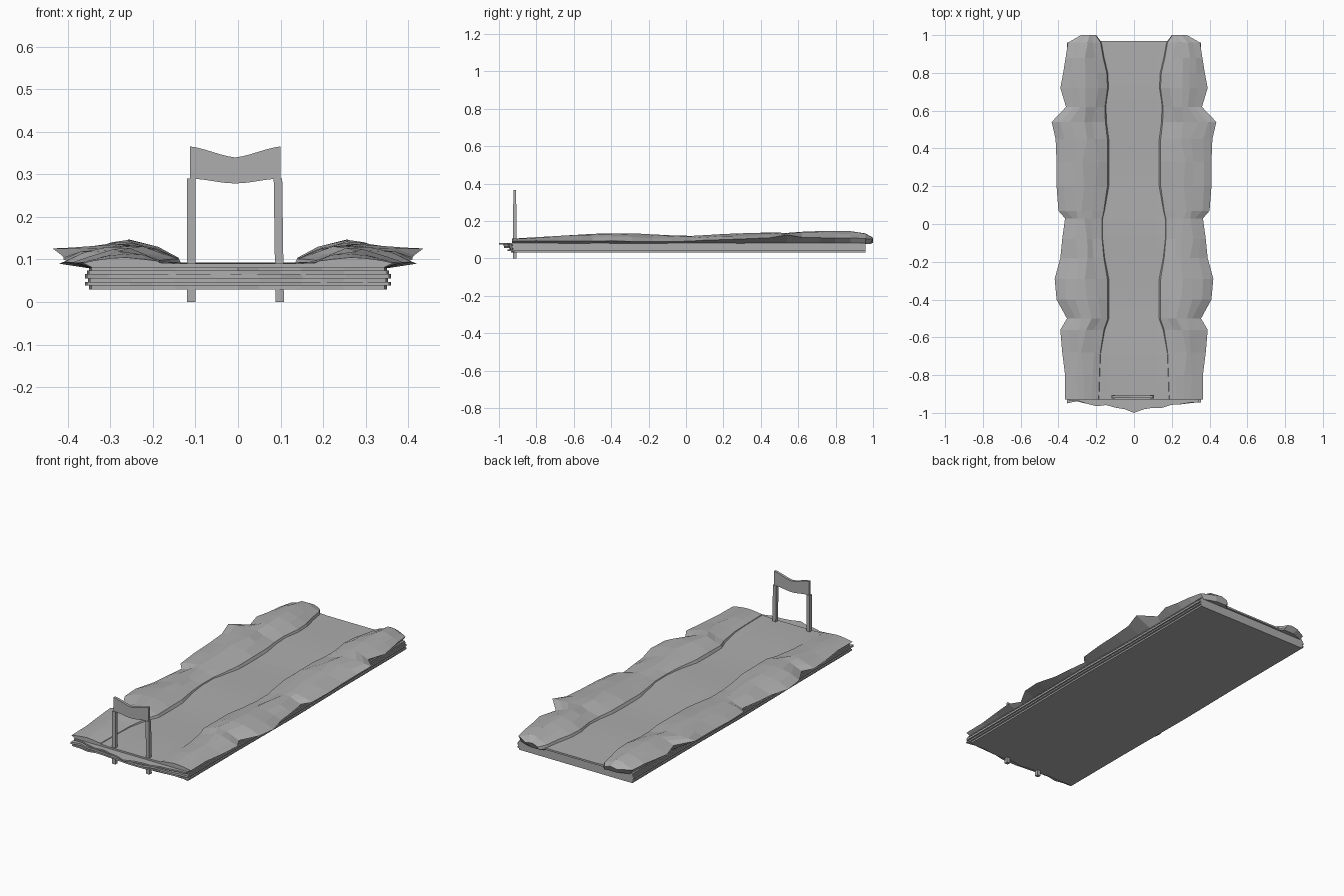
import bpy, bmesh, math, random

random.seed(4)
stone = bpy.data.materials.new("plain grey")
stone.diffuse_color = (0.42, 0.42, 0.42, 1)


def make(name, bm):
    bmesh.ops.recalc_face_normals(bm, faces=bm.faces)
    me = bpy.data.meshes.new(name)
    bm.to_mesh(me)
    bm.free()
    me.materials.append(stone)
    ob = bpy.data.objects.new(name, me)
    bpy.context.collection.objects.link(ob)
    return ob


def loft(name, rings):
    """Closed skin through equal-length rings, capped at both ends."""
    bm = bmesh.new()
    vs = [[bm.verts.new(p) for p in r] for r in rings]
    n = len(vs[0])
    for a, b in zip(vs, vs[1:]):
        for i in range(n):
            j = (i + 1) % n
            bm.faces.new((a[i], a[j], b[j], b[i]))
    bm.faces.new(vs[0])
    bm.faces.new(vs[-1])
    return make(name, bm)


# Base: stacked rock layers (z0, z1, half width, front y, point at the middle)
layers = [(0.030, 0.040, 0.345, -0.915, 0.02), (0.039, 0.047, 0.355, -0.94, 0.015),
          (0.046, 0.056, 0.348, -0.925, 0.02), (0.055, 0.066, 0.355, -0.945, 0.025),
          (0.065, 0.074, 0.35, -0.925, 0.05), (0.073, 0.081, 0.345, -0.94, 0.06)]
for k, (z0, z1, w, fy, point) in enumerate(layers):
    n = 14
    outline = [(-w, 0.96), (w, 0.96), (w, 0.4), (w + 0.005, 0.0), (w, -0.5)]
    for i in range(n + 1):
        x = w - 2 * w * i / n
        t = max(0.0, 1 - abs(x) / w)
        outline.append((x, fy - point * t ** 1.5 + (random.uniform(-0.008, 0.008) if i != n // 2 else 0)))
    outline += [(-w, -0.5), (-w - 0.005, 0.0), (-w, 0.4)]
    loft("base_layer_%d" % (k + 1),
         [[(x, y, z0) for x, y in outline], [(x, y, z1) for x, y in outline]])

# Path: gently uneven strip between the banks
rings = []
for i in range(25):
    y = -0.93 + 1.9 * i / 24
    h = 0.09 + 0.003 * math.sin(i * 0.7)
    xs = [-0.22, -0.13, -0.05, 0.05, 0.13, 0.22]
    top = [(x, y, h + (0.004 if abs(x) > 0.2 else 0)) for x in xs]
    rings.append(top + [(0.22, y, 0.078), (-0.22, y, 0.078)])
loft("path", rings)

# Banks: (y, inner x, rim x, rim z, ridge z)
sections = [(-0.93, 0.18, 0.365, 0.092, 0.105), (-0.80, 0.175, 0.365, 0.094, 0.113),
            (-0.68, 0.17, 0.38, 0.092, 0.12), (-0.56, 0.15, 0.39, 0.093, 0.127),
            (-0.50, 0.13, 0.355, 0.092, 0.131), (-0.40, 0.13, 0.41, 0.094, 0.133),
            (-0.29, 0.13, 0.42, 0.09, 0.134), (-0.18, 0.15, 0.39, 0.09, 0.128),
            (-0.08, 0.16, 0.38, 0.09, 0.123), (0.03, 0.16, 0.365, 0.092, 0.12),
            (0.07, 0.15, 0.40, 0.096, 0.122), (0.20, 0.13, 0.41, 0.10, 0.13),
            (0.33, 0.13, 0.41, 0.105, 0.135), (0.45, 0.13, 0.415, 0.11, 0.138),
            (0.54, 0.14, 0.436, 0.126, 0.136), (0.62, 0.145, 0.36, 0.112, 0.142),
            (0.72, 0.13, 0.39, 0.11, 0.146), (0.80, 0.135, 0.375, 0.108, 0.147),
            (0.88, 0.155, 0.362, 0.11, 0.145), (0.96, 0.17, 0.35, 0.105, 0.133),
            (1.00, 0.20, 0.28, 0.102, 0.110)]
rings = []
for i, (y, xi, xo, zr, zt) in enumerate(sections):
    def j(a):
        return 0 if i in (0, len(sections) - 1) else random.uniform(-a, a)
    at = lambda t: xi + (xo - xi) * t
    mix = lambda t: 0.094 + (zt - 0.094) * t
    foot = min(0.335, xo - 0.02)
    rings.append([(xi, y, 0.083), (at(0.04), y, mix(0.2)),
                  (at(0.24) + j(0.012), y, mix(0.62) + j(0.005)),
                  (at(0.46) + j(0.015), y, zt),
                  (at(0.64) + j(0.015), y, zt * 0.85 + zr * 0.15 + j(0.003)),
                  (at(0.83) + j(0.01), y, (zt + zr) / 2 + j(0.004)),
                  (xo, y, zr), (foot, min(y, 0.985), 0.077),
                  (xi, min(y, 0.985), 0.077)])
bank = loft("bank", rings)
bank.modifiers.new("Mirror", "MIRROR").use_axis[0] = True

# Gate posts, slightly leaning on the right
for name, xb, xt in (("left_post", -0.11, -0.11), ("right_post", 0.098, 0.094)):
    loft(name, [[(x + sx * 0.010, -0.915 + sy * 0.010, z)
                 for sx, sy in ((-1, -1), (1, -1), (1, 1), (-1, 1))]
                for x, z in ((xb, 0), (xt, 0.29))])

# Curved board across the posts
rings = []
for i in range(13):
    u = -1 + i / 6
    x = -0.0065 + 0.1065 * u
    c = 0.5 - 0.5 * math.cos(math.pi * u)
    zb, zt = 0.279 + 0.011 * c, 0.34 + 0.026 * (0.5 * c + 0.5 * abs(u))
    rings.append([(x, -0.922, zb), (x, -0.908, zb), (x, -0.908, zt), (x, -0.922, zt)])
loft("curved_board", rings)
